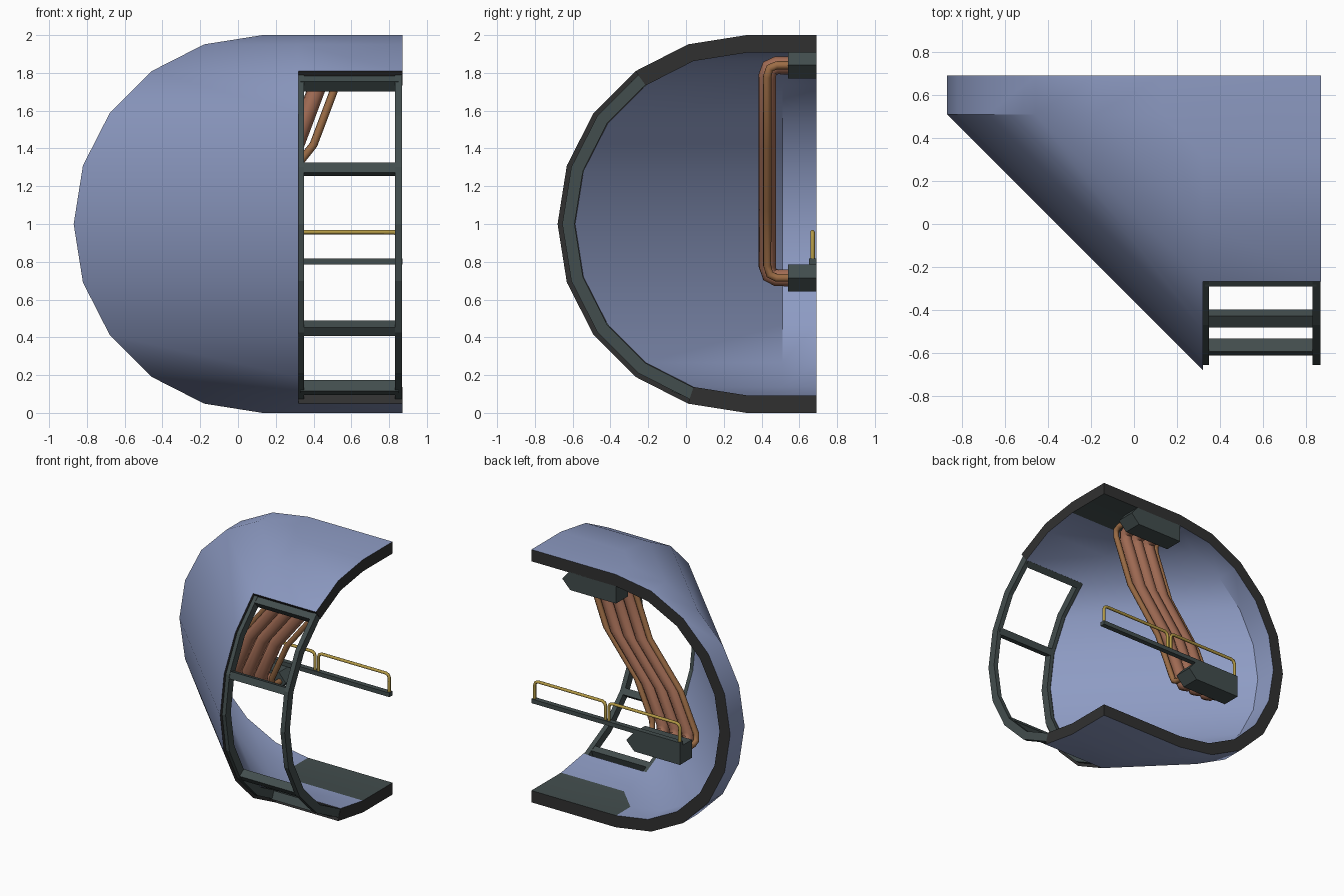
import bpy, bmesh, math

if "Cube" in bpy.data.objects:
    bpy.data.objects.remove(bpy.data.objects["Cube"])

def mat(name, r, g, b):
    m = bpy.data.materials.new(name)
    m.diffuse_color = (r, g, b, 1)
    m.use_nodes = True
    m.node_tree.nodes["Principled BSDF"].inputs["Base Color"].default_value = m.diffuse_color
    return m

BLUE = mat("blue_panel", .27, .33, .55)
DARK = mat("dark_frame", .055, .075, .075)
RIM = mat("rim_grey", .03, .03, .03)
COPPER = mat("copper", .36, .15, .09)
THIN = mat("thin_copper", .33, .15, .06)
YELLOW = mat("yellow", .45, .32, .06)

XE, YE = .87, .69            # open ends
CX, CY = .13, .32            # arc centres of the two arms
XA, YB = .32, .51            # where each arm meets the diagonal
STEP = math.radians(18)

def finish(bm, name, mats, smooth=False):
    bmesh.ops.recalc_face_normals(bm, faces=bm.faces[:])
    me = bpy.data.meshes.new(name)
    bm.to_mesh(me)
    bm.free()
    ob = bpy.data.objects.new(name, me)
    bpy.context.collection.objects.link(ob)
    for m in mats:
        me.materials.append(m)
    if smooth:
        bpy.ops.object.select_all(action='DESELECT')
        ob.select_set(True)
        bpy.context.view_layer.objects.active = ob
        bpy.ops.object.shade_smooth_by_angle(angle=math.radians(30))
    return ob

# --- Shell: two straight arms joined by a diagonal wall, thick with rims
def shell():
    bm = bmesh.new()
    verts = {}
    def v(key, r):
        if (key, r) not in verts:
            i, j = key
            c, s = r * math.cos(i * STEP), r * math.sin(i * STEP)
            xy = [(XE, CY - c), (XA, CY - c), (CX - c, YB), (CX - c, YE), (XE, YE)][j]
            verts[key, r] = bm.verts.new((*xy, 1 + s))
        return verts[key, r]
    faces = []
    for i in range(-5, 5):
        for j in range(3):
            if j == 0 and -4 <= i < 3:      # window opening
                continue
            faces.append([(i, j), (i, j + 1), (i + 1, j + 1), (i + 1, j)])
    for i in (-5, 5):                        # flat floor and ceiling
        faces.append([(i, j) for j in range(5)])
    edges = {}
    for f in faces:
        bm.faces.new([v(k, 1) for k in f])
        inner = bm.faces.new([v(k, .907) for k in f])
        if len(f) == 5:
            inner.material_index = 1
        for a, b in zip(f, f[1:] + f[:1]):
            e = frozenset((a, b))
            edges[e] = edges.get(e, 0) + 1
    for e, n in edges.items():
        if n == 1:
            a, b = sorted(e)
            bm.faces.new([v(a, 1), v(b, 1), v(b, .907), v(a, .907)]).material_index = 2
    finish(bm, "shell", [BLUE, DARK, RIM], True)

shell()

# --- Window frame: pieces swept along the arc between given steps
def arc_strip(name, x0, x1, steps, r0, r1):
    bm = bmesh.new()
    rings = []
    for i in steps:
        c, s = math.cos(i * STEP), math.sin(i * STEP)
        rings.append([bm.verts.new((x, CY - r * c, 1 + r * s))
                      for x, r in ((x0, r0), (x1, r0), (x1, r1), (x0, r1))])
    for a, b in zip(rings, rings[1:]):
        for k in range(4):
            bm.faces.new([a[k], a[k - 1], b[k - 1], b[k]])
    bm.faces.new(rings[0])
    bm.faces.new(rings[-1])
    finish(bm, name, [DARK])

arc_strip("window_post_left", .315, .35, range(-4, 4), .91, .975)
arc_strip("window_post_right", .83, .867, range(-4, 4), .91, .975)
for n, i in enumerate((2.92, 1, -2, -3.75)):
    arc_strip(f"window_bar_{n}", .33, .85, (i - .09, i + .09), .905, .97)

# --- Prism extruded along y from an xz profile
def prism(name, pts, y0, y1, m):
    bm = bmesh.new()
    a = [bm.verts.new((x, y0, z)) for x, z in pts]
    b = [bm.verts.new((x, y1, z)) for x, z in pts]
    bm.faces.new(a)
    bm.faces.new(b)
    for k in range(len(pts)):
        bm.faces.new([a[k - 1], a[k], b[k], b[k - 1]])
    finish(bm, name, [m])

# Pipe junction boxes, pointed at one end
for name, x, z in (("upper_box", .13, 1.77), ("lower_box", -.43, .643)):
    prism(name, [(x, z), (x + .40, z), (x + .47, z + .072), (x + .41, z + .143), (x, z + .143)],
          .54, YE, DARK)

# Railing base beam
prism("railing_beam", [(-.43, .785), (XE, .785), (XE, .818), (-.43, .818)], .65, YE, DARK)

# --- Tubes along a path
def tube(name, pts, r, m, res=2):
    cu = bpy.data.curves.new(name, 'CURVE')
    cu.dimensions = '3D'
    cu.bevel_depth = r
    cu.bevel_resolution = res
    cu.use_fill_caps = True
    sp = cu.splines.new('POLY')
    sp.points.add(len(pts) - 1)
    for p, co in zip(sp.points, pts):
        p.co = (*co, 1)
    ob = bpy.data.objects.new(name, cu)
    bpy.context.collection.objects.link(ob)
    cu.materials.append(m)
    bpy.ops.object.select_all(action='DESELECT')
    ob.select_set(True)
    bpy.context.view_layer.objects.active = ob
    bpy.ops.object.convert(target='MESH')
    bpy.ops.object.shade_smooth_by_angle(angle=math.radians(50))

# Copper pipes: three thick, thin ones at the sides
PATH = [(0, .56, 1.84), (0, .48, 1.84), (0, .443, 1.825), (-.01, .43, 1.78), (-.145, .43, 1.42),
        (-.415, .43, 1.08), (-.55, .43, .78), (-.56, .443, .733), (-.56, .48, .715), (-.56, .56, .715)]
for n, (x, r) in enumerate(((.545, .022), (.45, .048), (.34, .048), (.23, .048), (.16, .022))):
    tube(f"pipe_{n}", [(x + dx, y, z) for dx, y, z in PATH], r, COPPER if r > .03 else THIN)

# Railing hoops
for n, (x0, x1) in enumerate(((-.415, .205), (.235, .855))):
    b = .03
    tube(f"railing_hoop_{n}",
         [(x0, .67, .81), (x0, .67, .957 - b), (x0 + .3 * b, .67, .957 - .3 * b), (x0 + b, .67, .957),
          (x1 - b, .67, .957), (x1 - .3 * b, .67, .957 - .3 * b), (x1, .67, .957 - b), (x1, .67, .81)],
         .012, YELLOW)
